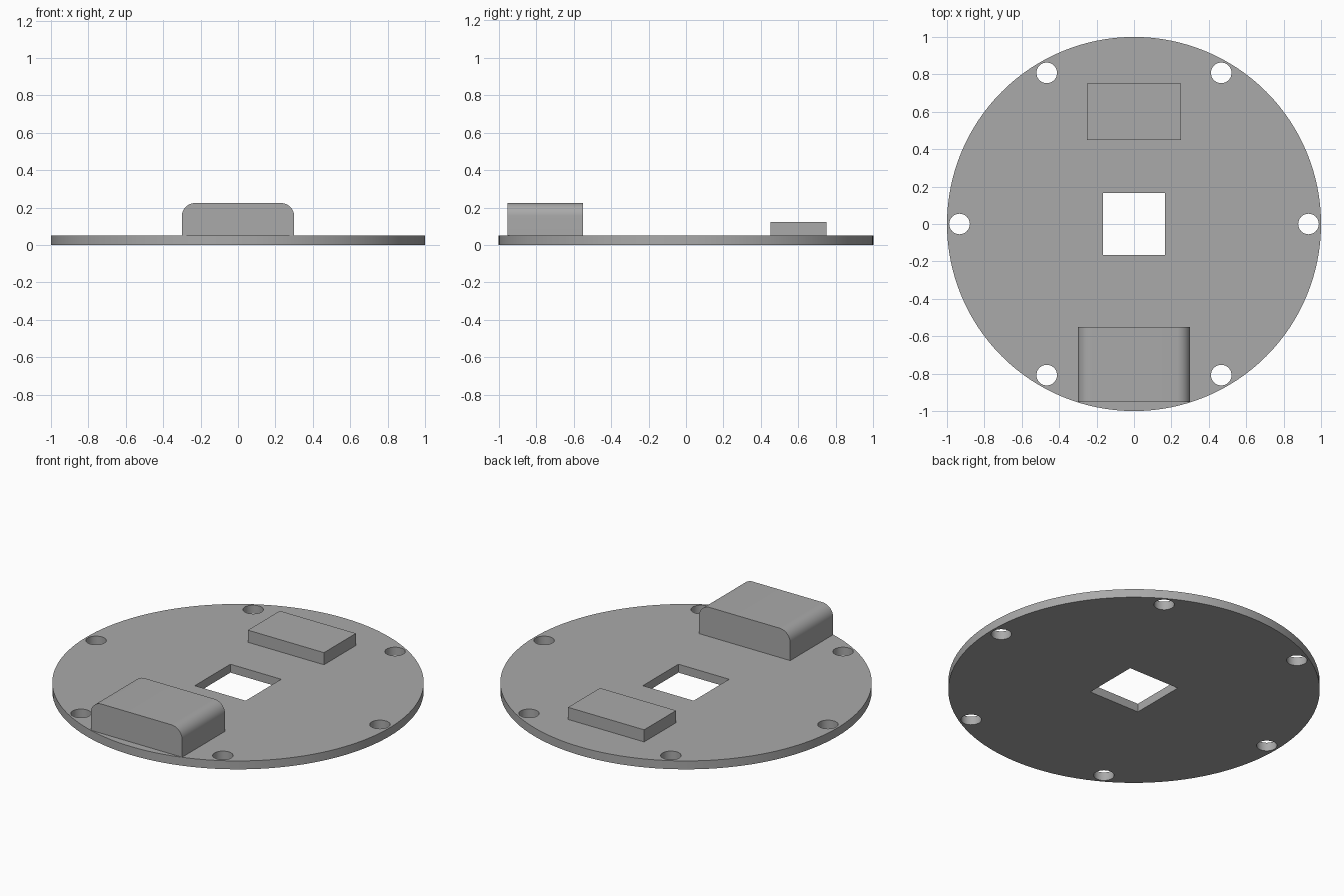
import bpy
import math

cube = bpy.data.objects.get("Cube")
if cube:
    bpy.data.objects.remove(cube, do_unlink=True)

PLATE_TOP = 0.05

grey = bpy.data.materials.new("plain_grey")
grey.use_nodes = True
grey.diffuse_color = (0.4, 0.4, 0.4, 1)
grey.node_tree.nodes["Principled BSDF"].inputs["Base Color"].default_value = (0.4, 0.4, 0.4, 1)


def finish(obj, name):
    obj.name = name
    obj.data.name = name
    obj.data.materials.clear()
    obj.data.materials.append(grey)
    return obj


def cylinder(name, radius, x, y, z0, z1, sides):
    bpy.ops.mesh.primitive_cylinder_add(
        vertices=sides, radius=radius, depth=z1 - z0, location=(x, y, (z0 + z1) / 2))
    return finish(bpy.context.object, name)


def box(name, half_width, y0, y1, z0, z1):
    bpy.ops.mesh.primitive_cube_add(size=1, location=(0, (y0 + y1) / 2, (z0 + z1) / 2))
    obj = bpy.context.object
    obj.scale = (2 * half_width, y1 - y0, z1 - z0)
    bpy.ops.object.transform_apply(location=False, rotation=False, scale=True)
    return finish(obj, name)


def apply(obj, mod):
    bpy.ops.object.select_all(action="DESELECT")
    obj.select_set(True)
    bpy.context.view_layer.objects.active = obj
    bpy.ops.object.modifier_apply(modifier=mod.name)


def cut(obj, cutter):
    mod = obj.modifiers.new("cut", "BOOLEAN")
    mod.operation = "DIFFERENCE"
    mod.solver = "EXACT"
    mod.object = cutter
    apply(obj, mod)
    bpy.data.objects.remove(cutter, do_unlink=True)


def smooth(obj):
    bpy.ops.object.select_all(action="DESELECT")
    obj.select_set(True)
    bpy.context.view_layer.objects.active = obj
    bpy.ops.object.shade_smooth_by_angle(angle=math.radians(30))


# Round base plate with a square window and a ring of screw holes
plate = cylinder("base_plate", 1, 0, 0, 0, PLATE_TOP, 128)
cut(plate, box("window_cutter", 0.167, -0.167, 0.167, -0.1, 0.2))
for i in range(6):
    a = math.radians(60 * i)
    cut(plate, cylinder("hole_cutter", 0.055, 0.933 * math.cos(a),
                        0.933 * math.sin(a), -0.1, 0.2, 48))
smooth(plate)

# Low rectangular block at the back
box("back_block", 0.25, 0.45, 0.75, PLATE_TOP, 0.122)

# Taller block at the front, its two long top edges rounded
front = box("front_block", 0.3, -0.953, -0.55, PLATE_TOP, 0.224)
weights = front.data.attributes.new("bevel_weight_edge", "FLOAT", "EDGE")
for edge in front.data.edges:
    a, b = (front.data.vertices[v].co for v in edge.vertices)
    if a.z > 0 and b.z > 0 and abs(a.x - b.x) < 0.01:
        weights.data[edge.index].value = 1
bevel = front.modifiers.new("round_edges", "BEVEL")
bevel.limit_method = "WEIGHT"
bevel.width = 0.07
bevel.segments = 12
apply(front, bevel)
smooth(front)
